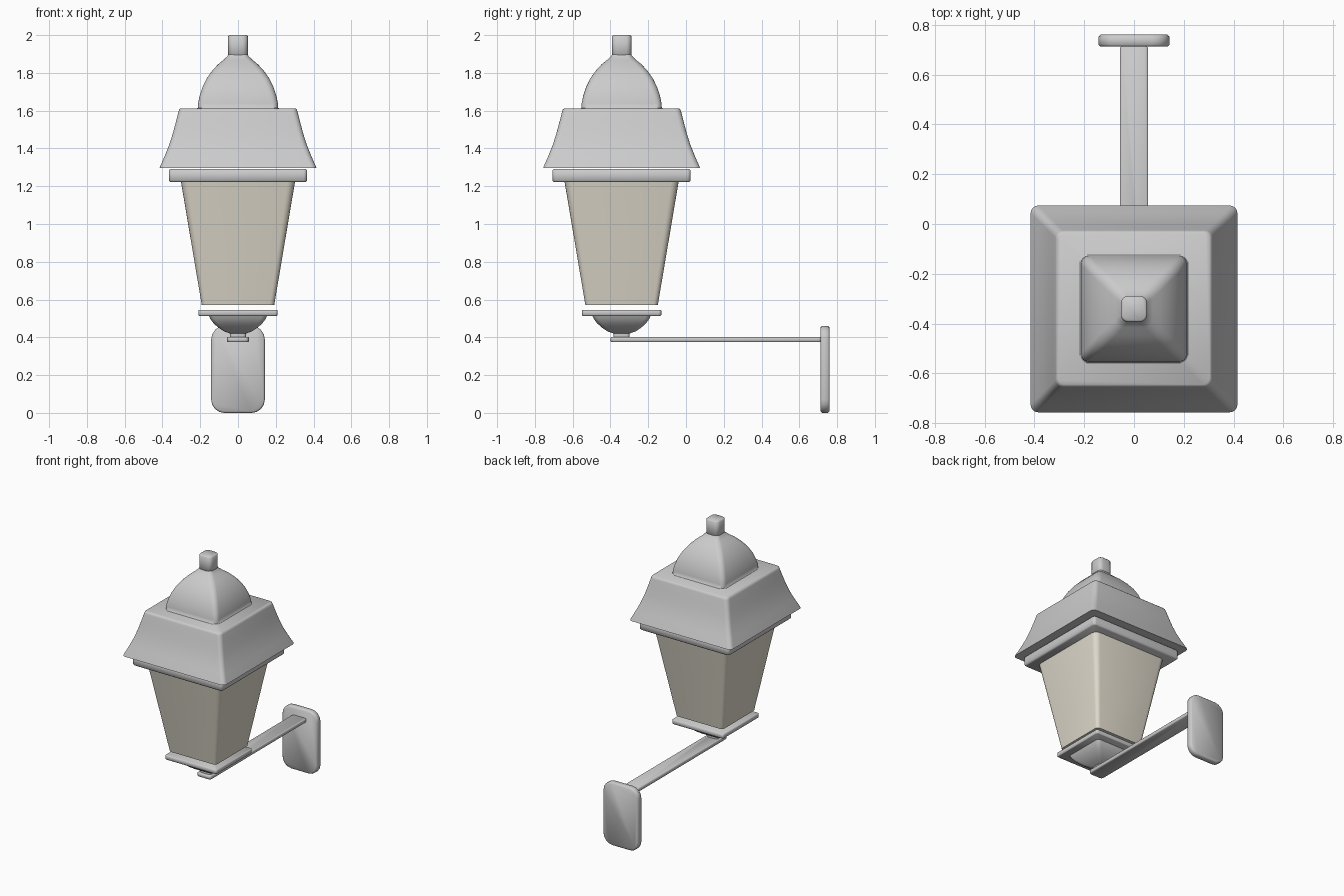
import bpy
import math
from mathutils import Matrix

if "Cube" in bpy.data.objects:
    bpy.data.objects.remove(bpy.data.objects["Cube"])

CY = -0.341  # lantern axis


def ring(hx, hy, r, seg=4):
    """Rounded rectangle outline."""
    pts = []
    for k, (sx, sy) in enumerate([(1, 1), (-1, 1), (-1, -1), (1, -1)]):
        for i in range(seg + 1):
            a = math.pi / 2 * (k + i / seg)
            pts.append((sx * (hx - r) + r * math.cos(a), sy * (hy - r) + r * math.sin(a)))
    return pts


def loft(name, sections, matrix, angle=35):
    """Skin sections (half_x, half_y, corner_radius, height), capped at both ends."""
    verts, faces = [], []
    for hx, hy, r, z in sections:
        verts += [(x, y, z) for x, y in ring(hx, hy, r)]
    n = len(verts) // len(sections)
    for s in range(len(sections) - 1):
        for i in range(n):
            j = (i + 1) % n
            faces.append((s * n + i, s * n + j, s * n + n + j, s * n + n + i))
    faces.append(tuple(reversed(range(n))))
    faces.append(tuple(range(len(verts) - n, len(verts))))
    mesh = bpy.data.meshes.new(name)
    mesh.from_pydata(verts, [], faces)
    mesh.transform(matrix)
    obj = bpy.data.objects.new(name, mesh)
    bpy.context.collection.objects.link(obj)
    bpy.ops.object.select_all(action='DESELECT')
    obj.select_set(True)
    bpy.context.view_layer.objects.active = obj
    bpy.ops.object.shade_smooth_by_angle(angle=math.radians(angle))
    return obj


def slab(name, hx, hy, r, z0, z1, matrix, b=0.006):
    """Rounded plate with softened rims."""
    return loft(name, [(hx - b, hy - b, r - b / 2, z0), (hx, hy, r, z0 + b),
                       (hx, hy, r, z1 - b), (hx - b, hy - b, r - b / 2, z1)], matrix, 50)


def square(name, profile, angle=40):
    """Square-plan lantern part from (half_width, radius, z)."""
    return loft(name, [(h, h, r, z) for h, r, z in profile],
                Matrix.Translation((0, CY, 0)), angle)


AXIS = Matrix.Translation((0, CY, 0))

# wall plate, extruded along y
slab("wall_plate", 0.142, 0.23, 0.07, -0.76, -0.712,
     Matrix.Translation((0, 0, 0.23)) @ Matrix.Rotation(math.pi / 2, 4, 'X'), 0.008)

# bracket arm
slab("bracket_arm", 0.057, 0.56, 0.02, 0.375, 0.402,
     Matrix.Translation((0, 0.16, 0)), 0.004)

# bowl under the lantern, with short stem
square("base_bowl", [(0.042, 0.015, 0.40), (0.042, 0.015, 0.42), (0.075, 0.02, 0.432),
                     (0.105, 0.025, 0.452), (0.13, 0.025, 0.475), (0.147, 0.025, 0.498),
                     (0.155, 0.025, 0.517)])
slab("base_plate", 0.21, 0.21, 0.015, 0.514, 0.546, AXIS, 0.004)

# tapered glass body
glass = square("glass_body", [(0.192, 0.025, 0.572), (0.303, 0.04, 1.23)])
mat = bpy.data.materials.new("frosted_glass")
mat.diffuse_color = (0.75, 0.71, 0.61, 1)
mat.use_nodes = True
mat.node_tree.nodes["Principled BSDF"].inputs["Base Color"].default_value = mat.diffuse_color
glass.data.materials.append(mat)

# collar and flared roof
slab("collar", 0.366, 0.366, 0.02, 1.222, 1.292, AXIS, 0.008)
square("roof", [(0.415, 0.03, 1.297), (0.412, 0.03, 1.305), (0.388, 0.03, 1.36),
                (0.364, 0.03, 1.42), (0.345, 0.03, 1.48), (0.329, 0.03, 1.54),
                (0.315, 0.03, 1.595), (0.312, 0.03, 1.605), (0.304, 0.028, 1.612)], 50)

# domed cap and finial
square("dome_cap", [(0.222, 0.03, 1.608), (0.213, 0.03, 1.615), (0.211, 0.03, 1.64),
                    (0.203, 0.035, 1.68), (0.188, 0.035, 1.725), (0.166, 0.035, 1.77),
                    (0.138, 0.035, 1.81), (0.106, 0.035, 1.845), (0.075, 0.03, 1.87),
                    (0.055, 0.028, 1.89), (0.05, 0.025, 1.90)], 50)
slab("finial", 0.052, 0.052, 0.028, 1.885, 2.0, AXIS, 0.006)
